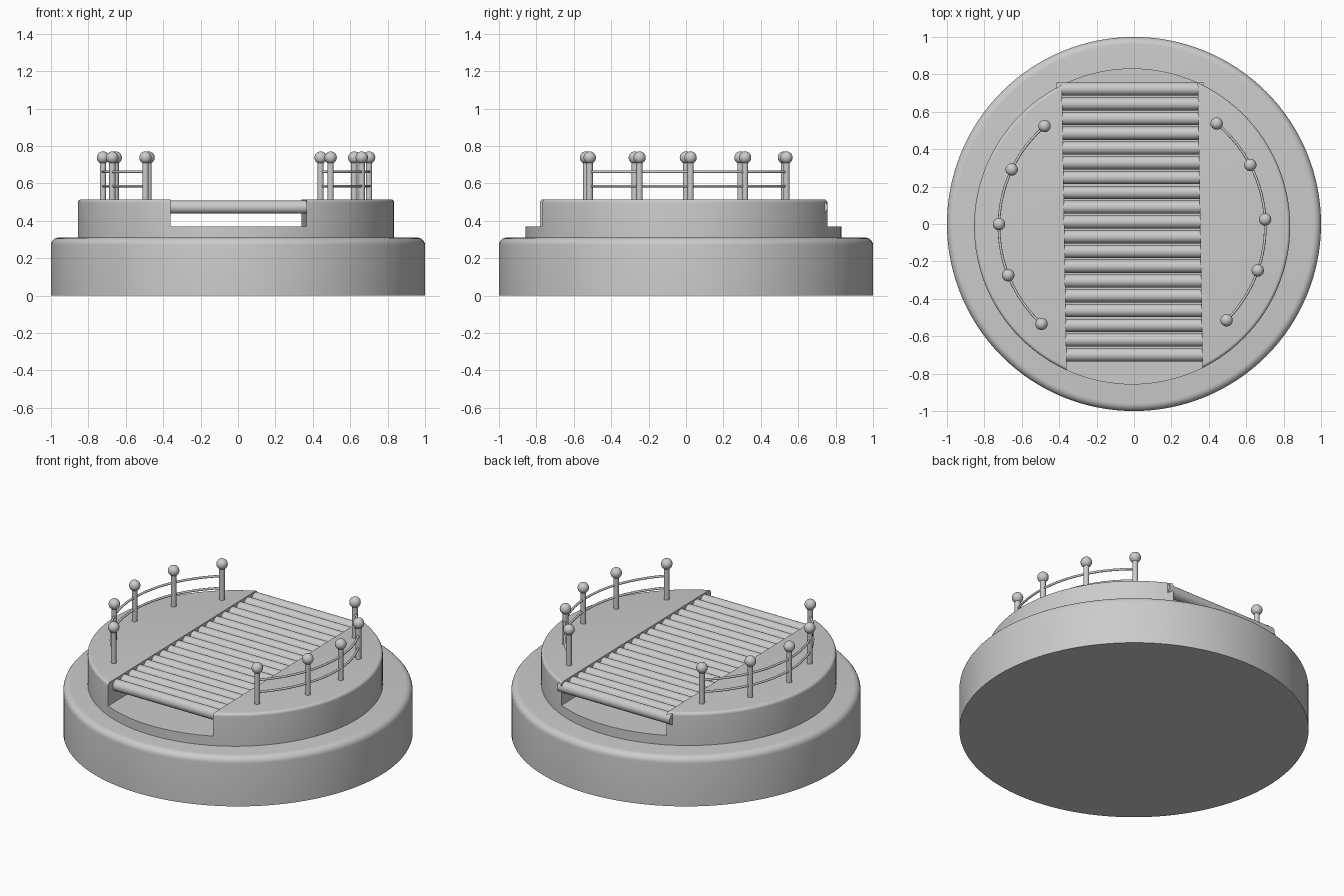
import bpy, bmesh, math
from mathutils import Vector

if "Cube" in bpy.data.objects:
    bpy.data.objects.remove(bpy.data.objects["Cube"])

CX, CY = -0.01, -0.013   # centre of the raised deck
SHEAR = -0.0165          # slight sideways drift of the channel along y


def finish(bm, name, angle=35):
    bmesh.ops.recalc_face_normals(bm, faces=bm.faces)
    me = bpy.data.meshes.new(name)
    bm.to_mesh(me)
    bm.free()
    ob = bpy.data.objects.new(name, me)
    bpy.context.collection.objects.link(ob)
    smooth(ob, angle)
    return ob


def smooth(ob, angle=35):
    bpy.ops.object.select_all(action='DESELECT')
    ob.select_set(True)
    bpy.context.view_layer.objects.active = ob
    bpy.ops.object.shade_smooth_by_angle(angle=math.radians(angle))


def disc(name, r, z0, z1, bevel, cx=0, cy=0, n=128, steps=6):
    """Solid disc with a rounded top rim."""
    prof = [(r, z0)]
    for i in range(steps + 1):
        a = math.pi / 2 * i / steps
        prof.append((r - bevel + bevel * math.cos(a), z1 - bevel + bevel * math.sin(a)))
    bm = bmesh.new()
    rings = [[bm.verts.new((cx + pr * math.cos(2 * math.pi * k / n),
                            cy + pr * math.sin(2 * math.pi * k / n), pz)) for k in range(n)]
             for pr, pz in prof]
    for lo, hi in zip(rings, rings[1:]):
        for k in range(n):
            bm.faces.new((lo[k], lo[(k + 1) % n], hi[(k + 1) % n], hi[k]))
    bm.faces.new(rings[0][::-1])
    bm.faces.new(rings[-1])
    return finish(bm, name)


def cylinder(name, a, b, r, n=24):
    a, b = Vector(a), Vector(b)
    bm = bmesh.new()
    bmesh.ops.create_cone(bm, cap_ends=True, segments=n, radius1=r, radius2=r, depth=(b - a).length)
    bm.transform(Vector((0, 0, 1)).rotation_difference(b - a).to_matrix().to_4x4())
    bmesh.ops.translate(bm, verts=bm.verts, vec=(a + b) / 2)
    return finish(bm, name)


def on_arc(deg, z, r=0.712):
    a = math.radians(deg)
    return Vector((CX + r * math.cos(a), CY + r * math.sin(a), z))


# base and raised deck
disc("base", 1.0, 0, 0.31, 0.04)
deck = disc("deck", 0.845, 0.30, 0.515, 0.018, CX, CY)

# channel through the deck
bm = bmesh.new()
bmesh.ops.create_cube(bm, size=1)
for v in bm.verts:
    v.co = Vector((v.co.x * 0.726, v.co.y * 2.4, 0.57 + v.co.z * 0.4))
    v.co.x += -0.01 + SHEAR * v.co.y
cutter = finish(bm, "channel_cutter")
cutter.hide_render = True
mod = deck.modifiers.new("channel", 'BOOLEAN')
mod.operation = 'DIFFERENCE'
mod.object = cutter
mod.solver = 'EXACT'
bpy.context.view_layer.objects.active = deck
bpy.ops.object.modifier_apply(modifier=mod.name)
bpy.data.objects.remove(cutter)
smooth(deck)

# rollers; the rearmost one sticks into the side walls
COUNT = 19
for i in range(COUNT):
    y = -0.70 + i * 1.422 / (COUNT - 1)
    x = -0.01 + SHEAR * y
    half = 0.393 if i == COUNT - 1 else 0.364
    cylinder(f"roller_{i + 1}", (x - half, y, 0.473), (x + half, y, 0.473), 0.035, 32)

# railings: posts with ball tops and two curved rails per side
sides = {"left": (131.1, 154.7, 179, 201.5, 227.1),
         "right": (50.6, 27.5, 3, -19.3, -44.8)}
for side, angles in sides.items():
    for i, deg in enumerate(angles):
        cylinder(f"{side}_post_{i + 1}", on_arc(deg, 0.505), on_arc(deg, 0.73), 0.0165)
        bm = bmesh.new()
        bmesh.ops.create_uvsphere(bm, u_segments=24, v_segments=16, radius=0.033)
        bmesh.ops.translate(bm, verts=bm.verts, vec=on_arc(deg, 0.738))
        finish(bm, f"{side}_post_ball_{i + 1}")
    for label, z in (("lower", 0.586), ("upper", 0.662)):
        cu = bpy.data.curves.new(f"{side}_{label}_rail", 'CURVE')
        cu.dimensions = '3D'
        cu.bevel_depth = 0.007
        cu.bevel_resolution = 3
        cu.use_fill_caps = True
        sp = cu.splines.new('POLY')
        N = 32
        sp.points.add(N)
        for k in range(N + 1):
            deg = angles[0] + (angles[-1] - angles[0]) * k / N
            sp.points[k].co = (*on_arc(deg, z), 1)
        bpy.context.collection.objects.link(bpy.data.objects.new(cu.name, cu))
